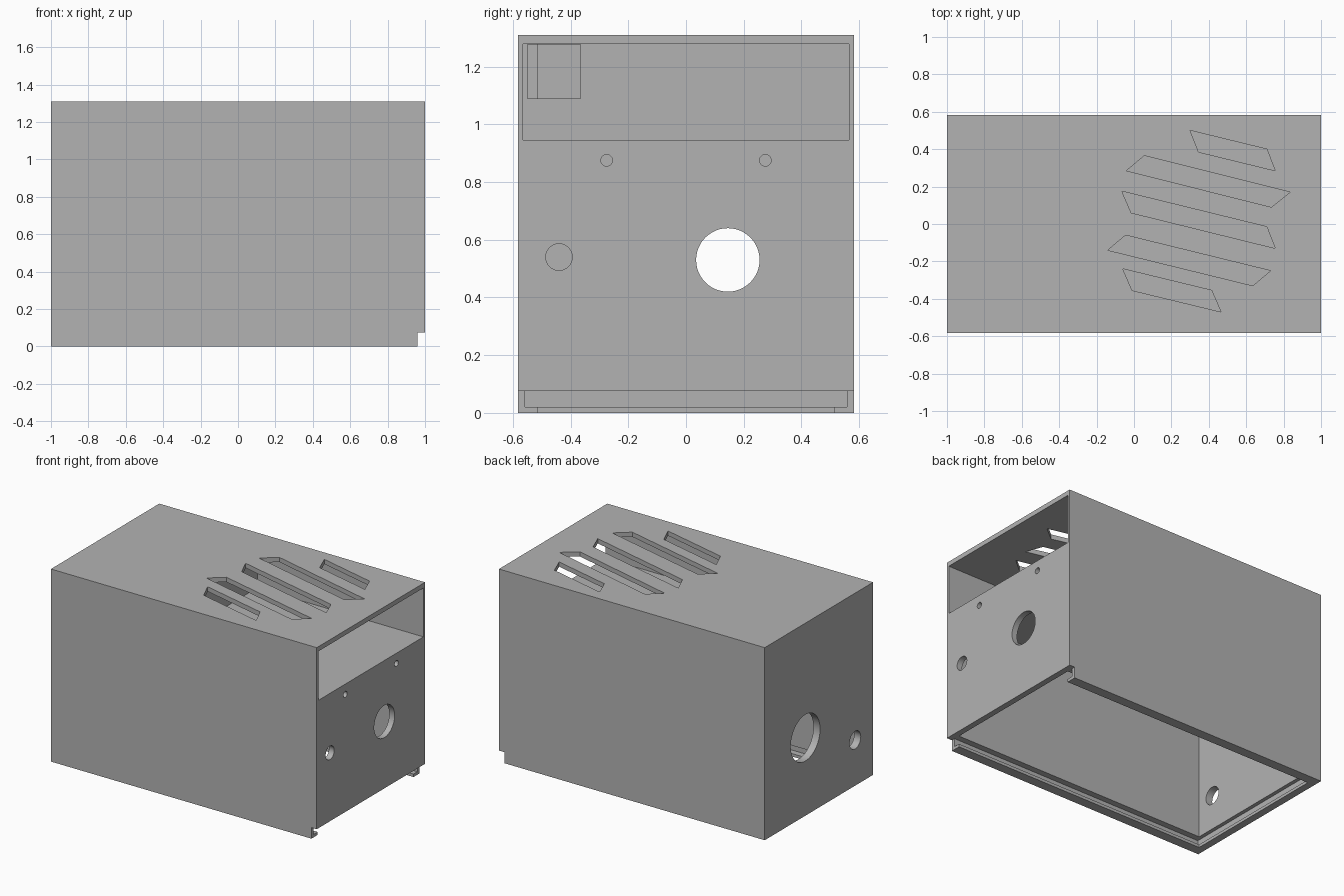
import bpy, bmesh, math
from mathutils import Matrix

old = bpy.data.objects.get("Cube")
if old:
    bpy.data.objects.remove(old, do_unlink=True)

GREY = (0.45, 0.45, 0.45, 1)
mat = bpy.data.materials.new("plain grey")
mat.use_nodes = True
mat.diffuse_color = GREY
mat.node_tree.nodes["Principled BSDF"].inputs["Base Color"].default_value = GREY


def add_object(name, bm):
    bmesh.ops.recalc_face_normals(bm, faces=bm.faces)
    mesh = bpy.data.meshes.new(name)
    bm.to_mesh(mesh)
    bm.free()
    mesh.materials.append(mat)
    obj = bpy.data.objects.new(name, mesh)
    bpy.context.collection.objects.link(obj)
    return obj


def prism(name, outline, z0, z1):
    """Extrude an xy outline from z0 to z1."""
    bm = bmesh.new()
    face = bm.faces.new([bm.verts.new((x, y, z0)) for x, y in outline])
    top = bmesh.ops.extrude_face_region(bm, geom=[face])["geom"]
    verts = [v for v in top if isinstance(v, bmesh.types.BMVert)]
    bmesh.ops.translate(bm, verts=verts, vec=(0, 0, z1 - z0))
    return add_object(name, bm)


def box(name, x0, x1, y0, y1, z0, z1):
    return prism(name, [(x0, y0), (x1, y0), (x1, y1), (x0, y1)], z0, z1)


def rod(name, x, y, z, radius):
    """Cylinder along x, long enough to pierce one end wall."""
    bm = bmesh.new()
    place = Matrix.Translation((x, y, z)) @ Matrix.Rotation(math.pi / 2, 4, "Y")
    bmesh.ops.create_cone(bm, cap_ends=True, segments=48, radius1=radius,
                          radius2=radius, depth=0.2, matrix=place)
    return add_object(name, bm)


W, H = 0.582, 1.31           # half width and height of the case
INNER, CEIL, SHELF = 0.515, 1.278, 0.945
BULKHEAD = -0.25             # end wall of the upper compartment

case = box("case", -1, 1, -W, W, 0, H)

cutters = [
    # Main cavity, and its full-height part behind the upper compartment
    box("cavity", -0.95, 0.96, -INNER, INNER, 0.05, SHELF - 0.04),
    box("rear_cavity", -0.95, BULKHEAD - 0.04, -INNER, INNER, 0.5, CEIL),
    # Upper compartment, open at the end, with a cable passage
    box("compartment", BULKHEAD, 1.1, -0.565, 0.565, SHELF, CEIL),
    box("passage", BULKHEAD - 0.1, BULKHEAD + 0.1, -0.55, -0.365, 1.09, CEIL - 0.001),
    # Sliding lid track
    box("end_notch", 0.96, 1.1, -0.7, 0.7, -0.1, 0.075),
    box("lid_groove", -0.975, 1.05, -0.557, 0.557, 0.02, 0.075),
    box("lid_opening", -0.95, 1.07, -INNER, INNER, -0.1, 0.06),
    # Round holes in the two end walls
    rod("large_hole", 1, 0.145, 0.53, 0.11),
    rod("jack_hole", 1, -0.44, 0.54, 0.046),
    rod("screw_hole_a", 1, -0.275, 0.875, 0.02),
    rod("screw_hole_b", 1, 0.275, 0.875, 0.02),
    rod("rear_large_hole", -1, 0.145, 0.53, 0.158),
    rod("rear_small_hole", -1, -0.39, 0.31, 0.06),
]

# Slanted vent slots in the top
slots = [
    [(0.30, 0.50), (0.71, 0.40), (0.755, 0.285), (0.345, 0.385)],
    [(0.055, 0.365), (0.835, 0.17), (0.735, 0.09), (-0.04, 0.285)],
    [(-0.065, 0.175), (0.71, -0.015), (0.755, -0.13), (-0.015, 0.06)],
    [(-0.045, -0.06), (0.73, -0.25), (0.635, -0.33), (-0.14, -0.14)],
    [(-0.06, -0.24), (0.415, -0.355), (0.465, -0.47), (-0.01, -0.355)],
]
cutters += [prism("vent_slot", s, 1.2, 1.4) for s in slots]

# Cut everything out of the case, then drop the cutters
bpy.context.view_layer.objects.active = case
for cutter in cutters:
    mod = case.modifiers.new(cutter.name, "BOOLEAN")
    mod.operation = "DIFFERENCE"
    mod.solver = "EXACT"
    mod.object = cutter
    bpy.ops.object.modifier_apply(modifier=mod.name)
    bpy.data.objects.remove(cutter, do_unlink=True)

bpy.ops.object.select_all(action="DESELECT")
case.select_set(True)
bpy.ops.object.shade_smooth_by_angle(angle=math.radians(30))
